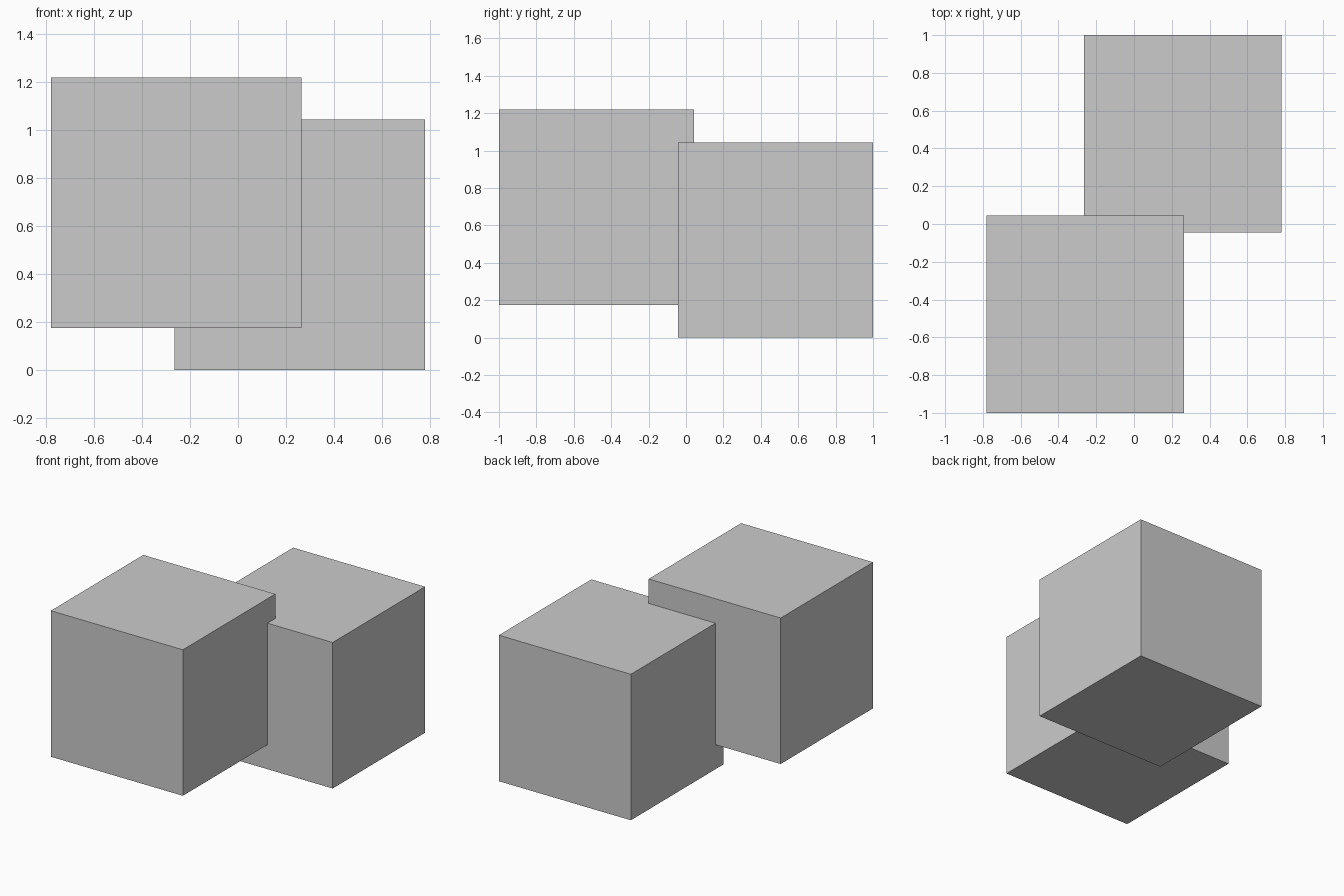
import bpy

if "Cube" in bpy.data.objects:
    bpy.data.objects.remove(bpy.data.objects["Cube"])

SIZE = 1.044        # edge length of both cubes
HALF = SIZE / 2
X, Y = 0.78 - HALF, 1.0 - HALF


def cube(name, x, y, bottom):
    bpy.ops.mesh.primitive_cube_add(size=SIZE, location=(x, y, bottom + HALF))
    bpy.context.object.name = name


# raised cube at the front left, interlocking with the one on the ground
cube("front_raised_cube", -X, -Y, 0.175)
# cube standing on the ground at the back right
cube("back_ground_cube", X, Y, 0.0)
